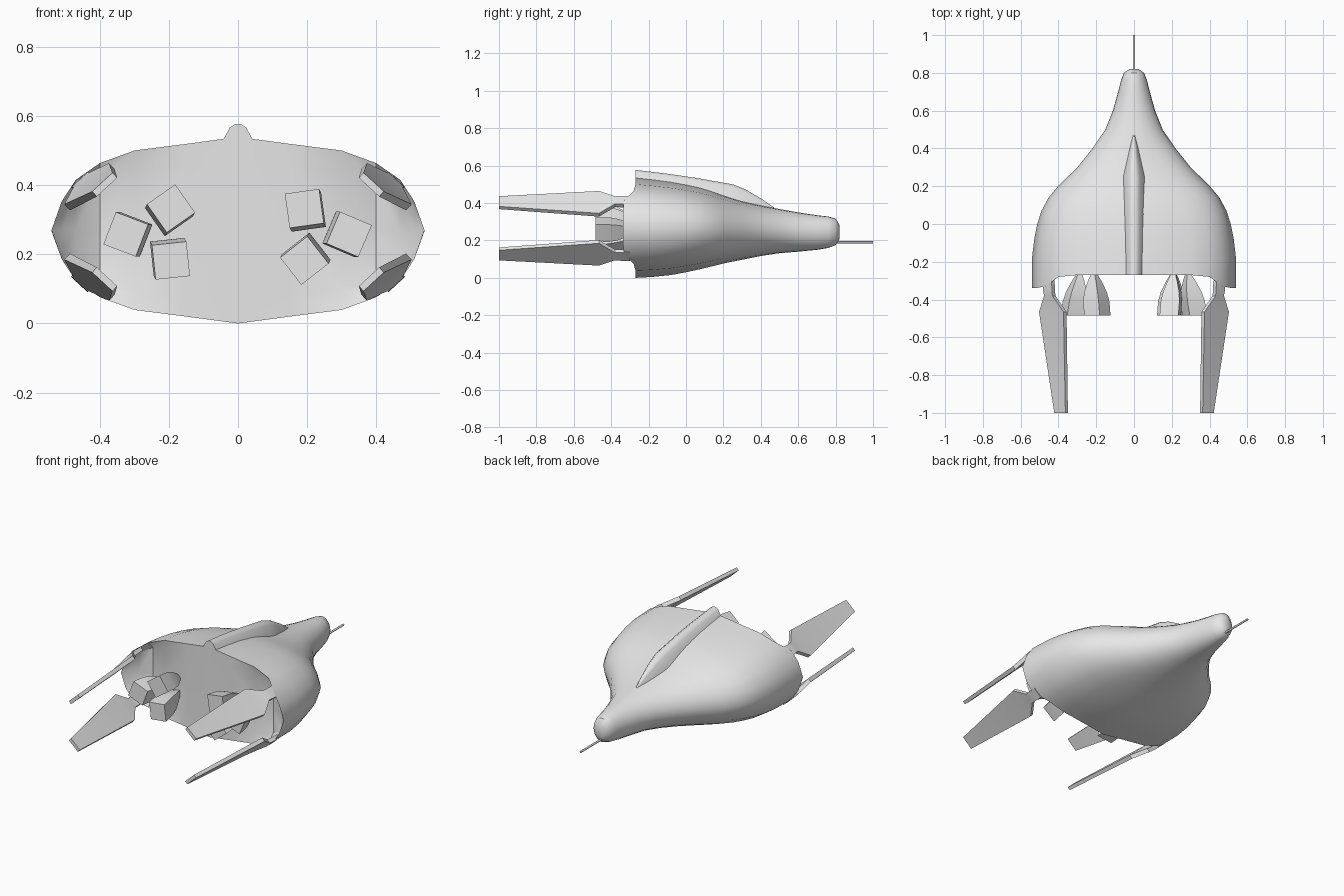
import bpy, bmesh, math
from mathutils import Vector

if "Cube" in bpy.data.objects:
    bpy.data.objects.remove(bpy.data.objects["Cube"])

grey = bpy.data.materials.new("light_grey")
grey.diffuse_color = (0.8, 0.8, 0.8, 1)
grey.use_nodes = True
grey.node_tree.nodes["Principled BSDF"].inputs["Base Color"].default_value = grey.diffuse_color


def finish(bm, name, angle=30):
    bmesh.ops.remove_doubles(bm, verts=bm.verts, dist=1e-5)
    bmesh.ops.recalc_face_normals(bm, faces=bm.faces)
    me = bpy.data.meshes.new(name)
    bm.to_mesh(me)
    bm.free()
    me.materials.append(grey)
    ob = bpy.data.objects.new(name, me)
    bpy.context.collection.objects.link(ob)
    bpy.ops.object.select_all(action='DESELECT')
    ob.select_set(True)
    bpy.context.view_layer.objects.active = ob
    bpy.ops.object.shade_smooth_by_angle(angle=math.radians(angle))
    return ob


def loft(bm, rings, cap_start=True, cap_end=True):
    rows = [[bm.verts.new(p) for p in r] for r in rings]
    n = len(rows[0])
    for a, b in zip(rows, rows[1:]):
        for i in range(n):
            j = (i + 1) % n
            bm.faces.new((a[i], a[j], b[j], b[i]))
    if cap_start:
        bm.faces.new(rows[0])
    if cap_end:
        bm.faces.new(rows[-1])


# Hull: quarter section (x, z) blends from a flattened rear to a round nose
REAR = [(0, 1), (.28, .925), (.555, .855), (.74, .72), (.87, .54), (.945, .31), (1, 0)]
RIM_Y = [-.27, -.27, -.27, -.28, -.33, -.338, -.338]
CAP_Y = [-.27, -.27, -.265, -.235, -.27, -.31, -.338]
# y, half width, bottom, top
STATIONS = [(-.27, .54, 0, .54), (-.18, .54, .005, .53), (-.08, .528, .015, .517),
            (0, .512, .03, .502), (.07, .49, .045, .487), (.14, .452, .062, .465),
            (.2, .402, .077, .444), (.3, .30, .097, .412), (.4, .22, .117, .388),
            (.5, .152, .132, .368), (.6, .112, .14, .35), (.7, .084, .15, .335),
            (.76, .069, .16, .328), (.8, .053, .175, .317), (.82, .025, .205, .285)]


def section(y, w, lo, hi):
    t = min(1, max(0, (y + .1) / .6))
    c, h = (lo + hi) / 2, (hi - lo) / 2
    q = []
    for k, (u, v) in enumerate(REAR):
        a = math.pi / 2 * k / 6
        yy = RIM_Y[k] if y == -.27 else y
        q.append((w * (u + t * (math.sin(a) - u)), yy, h * (v + t * (math.cos(a) - v))))
    right = q + [(x, yy, -z) for x, yy, z in q[-2::-1]]
    left = [(-x, yy, z) for x, yy, z in right[-2:0:-1]]
    return [(x, yy, z + c) for x, yy, z in right + left]


bm = bmesh.new()
rings = [section(*s) for s in STATIONS]
loft(bm, rings, cap_start=False)
# Rear wall with a shallow hollow beside each side lip
for s in (1, -1):
    cols = []
    for k in range(7):
        x, y, top = rings[0][k]
        bot = rings[0][12 - k][2]
        col = []
        for f in (0, .12, .5, .88, 1):
            yy = y if f in (0, 1) else CAP_Y[k]
            col.append(bm.verts.new((s * x, y if k == 6 else yy, top + (bot - top) * f)))
        cols.append(col)
    for a, b in zip(cols, cols[1:]):
        for i in range(4):
            bm.faces.new((a[i], a[i + 1], b[i + 1], b[i]))
finish(bm, "hull", 40)

# Dorsal ridge: y, half width, base, top
bm = bmesh.new()
rings = []
for y, w, lo, hi in [(-.27, .044, .53, .577), (-.1, .05, .505, .557), (.05, .055, .475, .535),
                     (.25, .057, .42, .50), (.32, .043, .395, .472), (.40, .026, .375, .425),
                     (.47, .008, .36, .377)]:
    h = hi - lo
    rings.append([(-w, y, lo), (-w * .55, y, lo + h * .78), (-w * .2, y, hi),
                  (w * .2, y, hi), (w * .55, y, lo + h * .78), (w, y, lo)])
loft(bm, rings)
finish(bm, "dorsal_ridge", 45)

# Nose antenna
bm = bmesh.new()
loft(bm, [[(.006 * math.cos(a * math.pi / 4), y, .19 + .006 * math.sin(a * math.pi / 4))
           for a in range(8)] for y in (.78, 1.0)])
finish(bm, "nose_antenna", 50)

# Square nozzles, splayed away from the middle of each cluster: x, z, roll
for n, (cx, cz, roll) in enumerate([(.192, .333, 8), (.322, .258, -23), (.192, .182, 38),
                                    (-.194, .333, 35), (-.325, .258, -21), (-.194, .182, 6)]):
    bm = bmesh.new()
    mid = Vector((math.copysign(.235, cx), .258))
    out = (Vector((cx, cz)) - mid).normalized()
    rings = []
    for y, hs in [(-.26, .010), (-.30, .025), (-.36, .043), (-.41, .050), (-.485, .050)]:
        c = Vector((cx, cz)) - out * (.16 * (y + .485))
        ring = []
        for i in range(4):
            a = math.radians(roll + 45 + 90 * i)
            r = hs * math.sqrt(2)
            ring.append((c.x + r * math.cos(a), y, c.y + r * math.sin(a)))
        rings.append(ring)
    loft(bm, rings)
    finish(bm, f"nozzle_{n + 1}", 35)

# Four trailing fins, mirrored left/right and top/bottom
# y, centre x, centre z, half width, half thickness
FIN = [(-.30, .452, .408, .032, .012), (-.35, .450, .408, .032, .012),
       (-.38, .446, .407, .030, .012), (-.465, .430, .396, .088, .012),
       (-1.0, .386, .402, .040, .010)]
wide, thick = Vector((.735, -.678)), Vector((.678, .735))
for sx, side in ((1, "right"), (-1, "left")):
    for sz, level in ((1, "upper"), (-1, "lower")):
        bm = bmesh.new()
        rings = []
        for y, cx, cz, hw, ht in FIN:
            ring = []
            for a, b in ((-1, -1), (1, -1), (1, 1), (-1, 1)):
                p = Vector((cx, cz)) + wide * (a * hw) + thick * (b * ht)
                ring.append((sx * p.x, y, .265 + sz * (p.y - .265)))
            rings.append(ring)
        loft(bm, rings)
        finish(bm, f"{level}_{side}_fin", 25)
